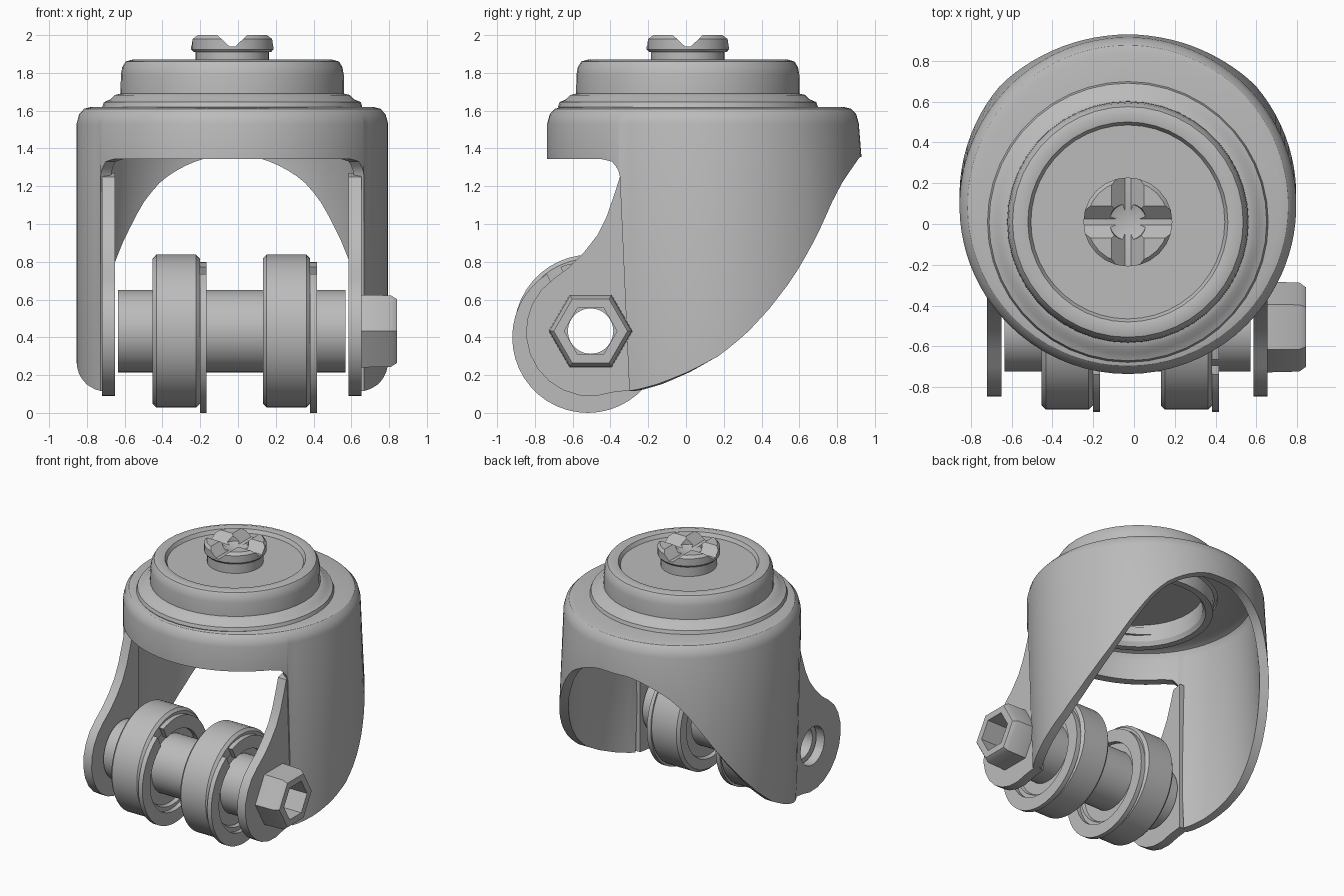
import bpy, bmesh, math
from mathutils import Matrix, Vector

if "Cube" in bpy.data.objects:
    bpy.data.objects.remove(bpy.data.objects["Cube"], do_unlink=True)

steel = bpy.data.materials.new("grey_steel")
steel.use_nodes = True
GREY = (0.5, 0.5, 0.5, 1)
steel.diffuse_color = GREY
steel.node_tree.nodes["Principled BSDF"].inputs["Base Color"].default_value = GREY

ALONG_X = Matrix.Rotation(math.pi / 2, 4, 'Y')
BODY = Vector((-0.03, 0.09, 0))     # fork shell axis
CAP = Vector((-0.03, 0.01, 0))      # cap and screw axis
AXLE = Vector((0, -0.505, 0.433))   # axle line


def finish(name, bm, matrix):
    bmesh.ops.remove_doubles(bm, verts=bm.verts, dist=1e-5)
    bmesh.ops.transform(bm, matrix=matrix, verts=bm.verts)
    bmesh.ops.recalc_face_normals(bm, faces=bm.faces)
    mesh = bpy.data.meshes.new(name)
    bm.to_mesh(mesh)
    bm.free()
    mesh.materials.append(steel)
    obj = bpy.data.objects.new(name, mesh)
    bpy.context.collection.objects.link(obj)
    return obj


def lathe(name, profile, centre, turn=Matrix(), closed=False, steps=44, phase=0):
    """Spin (radius, height) points about a local z axis."""
    bm = bmesh.new()
    rot = Matrix.Rotation(phase, 3, 'Z')
    verts = [bm.verts.new(rot @ Vector((r, 0, h))) for r, h in profile]
    edges = [bm.edges.new(p) for p in zip(verts, verts[1:])]
    if closed:
        edges.append(bm.edges.new((verts[-1], verts[0])))
    bmesh.ops.spin(bm, geom=verts + edges, cent=(0, 0, 0), axis=(0, 0, 1),
                   angle=math.tau, steps=steps)
    return finish(name, bm, Matrix.Translation(centre) @ turn)


def prism(name, outline, x0, x1, matrix=Matrix()):
    """Extrude a (y, z) outline from x0 to x1."""
    bm = bmesh.new()
    face = bm.faces.new([bm.verts.new((x0, y, z)) for y, z in outline])
    ext = bmesh.ops.extrude_face_region(bm, geom=[face])["geom"]
    moved = [v for v in ext if isinstance(v, bmesh.types.BMVert)]
    bmesh.ops.translate(bm, vec=(x1 - x0, 0, 0), verts=moved)
    return finish(name, bm, matrix)


def cut(obj, cutter):
    cutter.hide_render = True
    mod = obj.modifiers.new("cut", 'BOOLEAN')
    mod.operation, mod.solver, mod.object = 'DIFFERENCE', 'EXACT', cutter
    bpy.context.view_layer.objects.active = obj
    bpy.ops.object.modifier_apply(modifier=mod.name)
    bpy.data.objects.remove(cutter, do_unlink=True)


def interpolate(points, t):
    for (a, p), (b, q) in zip(points, points[1:]):
        if t <= b:
            return p + (q - p) * max(t - a, 0) / (b - a)
    return points[-1][1]


# Fork shell: a thin cup whose lower rim follows the swept side outline
R_OUT, R_IN = 0.825, 0.76
SWEEP = [(-0.35, 0.108), (-0.25, 0.125), (-0.14, 0.155), (0.02, 0.22), (0.18, 0.305),
         (0.32, 0.42), (0.44, 0.55), (0.56, 0.705), (0.655, 0.865), (0.72, 0.995),
         (0.77, 1.11), (0.83, 1.225), (0.92, 1.355)]
LIP = [(-0.74, 1.345), (-0.45, 1.345), (-0.39, 1.33), (-0.36, 1.29), (-0.35, 1.25)]
EDGE = math.degrees(math.asin((-0.35 - BODY.y) / R_OUT))   # where the legs begin
half = [(a, LIP) for a in [-90 + 5 * i for i in range(10)]]
half += [(EDGE - d, LIP) for d in (9, 6, 3.5, 1.8, 0.7, 0.05)]
half += [(EDGE + (90 - EDGE) * i / 32, SWEEP) for i in range(33)]
crown = [(R_OUT, 1.53), (0.812, 1.58), (0.785, 1.61), (0.745, 1.62), (0.5, 1.62),
         (0.5, 1.56), (0.7, 1.56), (0.74, 1.545), (R_IN, 1.5)]
bm = bmesh.new()
loops = []
for angle, rim, side in ([(a, r, 1) for a, r in half]
                         + [(a, r, -1) for a, r in half[-2:0:-1]]):
    c, s = math.cos(math.radians(angle)) * side, math.sin(math.radians(angle))
    lean = 0
    z = interpolate(rim, BODY.y + R_OUT * s)
    if rim is SWEEP:                # the skirt leans backwards as it drops
        for _ in range(4):
            lean = min(0.05, 0.08 * (1.53 - z))
            z = interpolate(rim, BODY.y + lean + R_OUT * s)
    loops.append([bm.verts.new((r * c, r * s + (lean if h == z else 0), h))
                  for r, h in [(R_OUT, z)] + crown + [(R_IN, z)]])
for one, two in zip(loops, loops[1:] + loops[:1]):
    for i in range(len(one)):
        bm.faces.new((one[i - 1], one[i], two[i], two[i - 1]))
finish("fork_shell", bm, Matrix.Translation(BODY))

# Flat fork legs with rounded ends and axle holes
tip = [(AXLE.y + 0.342 * math.cos(math.radians(a)), 0.43 + 0.342 * math.sin(math.radians(a)))
       for a in range(125, 291, 15)]
leg = [(-0.28, 1.27), (-0.35, 1.25), (-0.375, 1.17), (-0.42, 1.04), (-0.47, 0.94),
       (-0.54, 0.85), (-0.62, 0.77)] + tip + [(-0.28, 0.122)]
for name, x in (("right_leg", -0.72), ("left_leg", 0.585)):
    plate = prism(name, leg, x, x + 0.07)
    cut(plate, lathe("drill", [(0, -1), (0.145, -1), (0.145, 1), (0, 1)],
                     AXLE, ALONG_X, steps=24))

# Stepped swivel cap, with a hollow collar hanging underneath
lathe("swivel_cap", [
    (0, 1.835), (0.475, 1.835), (0.49, 1.862), (0.53, 1.87), (0.565, 1.86),
    (0.583, 1.83), (0.59, 1.79), (0.592, 1.69), (0.622, 1.683), (0.645, 1.66),
    (0.68, 1.645), (0.688, 1.62), (0.68, 1.6), (0.53, 1.58), (0.52, 1.48),
    (0.47, 1.48), (0.45, 1.51), (0.45, 1.64), (0, 1.64)], CAP)

# Top screw: neck and cross-slotted head
lathe("screw_neck", [(0, 1.8), (0.195, 1.8), (0.195, 1.92), (0, 1.92)], CAP, steps=32)
head = lathe("screw_head", [
    (0, 1.91), (0.205, 1.91), (0.218, 1.925), (0.218, 1.98), (0.2, 2.0),
    (0.095, 2.0), (0.09, 1.95), (0, 1.92)], CAP, steps=24)
for turn in (0, math.pi / 2):
    slot = Matrix.Translation(CAP) @ Matrix.Rotation(turn, 4, 'Z')
    cut(head, prism("slot", [(-0.09, 2.01), (0.09, 2.01), (0.015, 1.94),
                             (-0.015, 1.94)], -0.3, 0.3, slot))

# Hollow axle and hex bolt head
lathe("axle", [(0.218, -0.635), (0.218, 0.57), (0.12, 0.57), (0.12, -0.635)],
      AXLE, ALONG_X, closed=True)
lathe("bolt_head", [(0.14, 0.655), (0.222, 0.655), (0.218, 0.81), (0.195, 0.842), (0.14, 0.842)],
      AXLE, ALONG_X, closed=True, steps=6, phase=math.pi / 2)

# Bearings, each with a split retaining ring on its left face
bearing = [(0.385, 0), (0.405, 0.02), (0.405, 0.23), (0.385, 0.25), (0.31, 0.25),
           (0.3, 0.225), (0.215, 0.225), (0.215, 0.025), (0.3, 0.025), (0.31, 0)]
ring = [(0.305, 0.25), (0.4, 0.25), (0.4, 0.285), (0.305, 0.285)]
gap_turn = Matrix.Rotation(math.radians(27), 4, 'X')
for side, x in (("right", -0.452), ("left", 0.132)):
    lathe(side + "_bearing", bearing, AXLE + Vector((x, 0, 0)), ALONG_X, closed=True)
    centre = Vector((x, -0.52, 0.4))
    clip = lathe(side + "_retaining_ring", ring, centre, ALONG_X, closed=True)
    cut(clip, prism("gap", [(-0.04, 0.2), (0.04, 0.2), (0.04, 0.5), (-0.04, 0.5)],
                    0.2, 0.4, Matrix.Translation(centre) @ gap_turn))

# Smooth curved faces, keep hard edges
bpy.ops.object.select_all(action='DESELECT')
for obj in bpy.context.collection.objects:
    if obj.type == 'MESH' and steel.name in obj.data.materials:
        obj.select_set(True)
        bpy.context.view_layer.objects.active = obj
bpy.ops.object.shade_smooth_by_angle(angle=math.radians(32))
